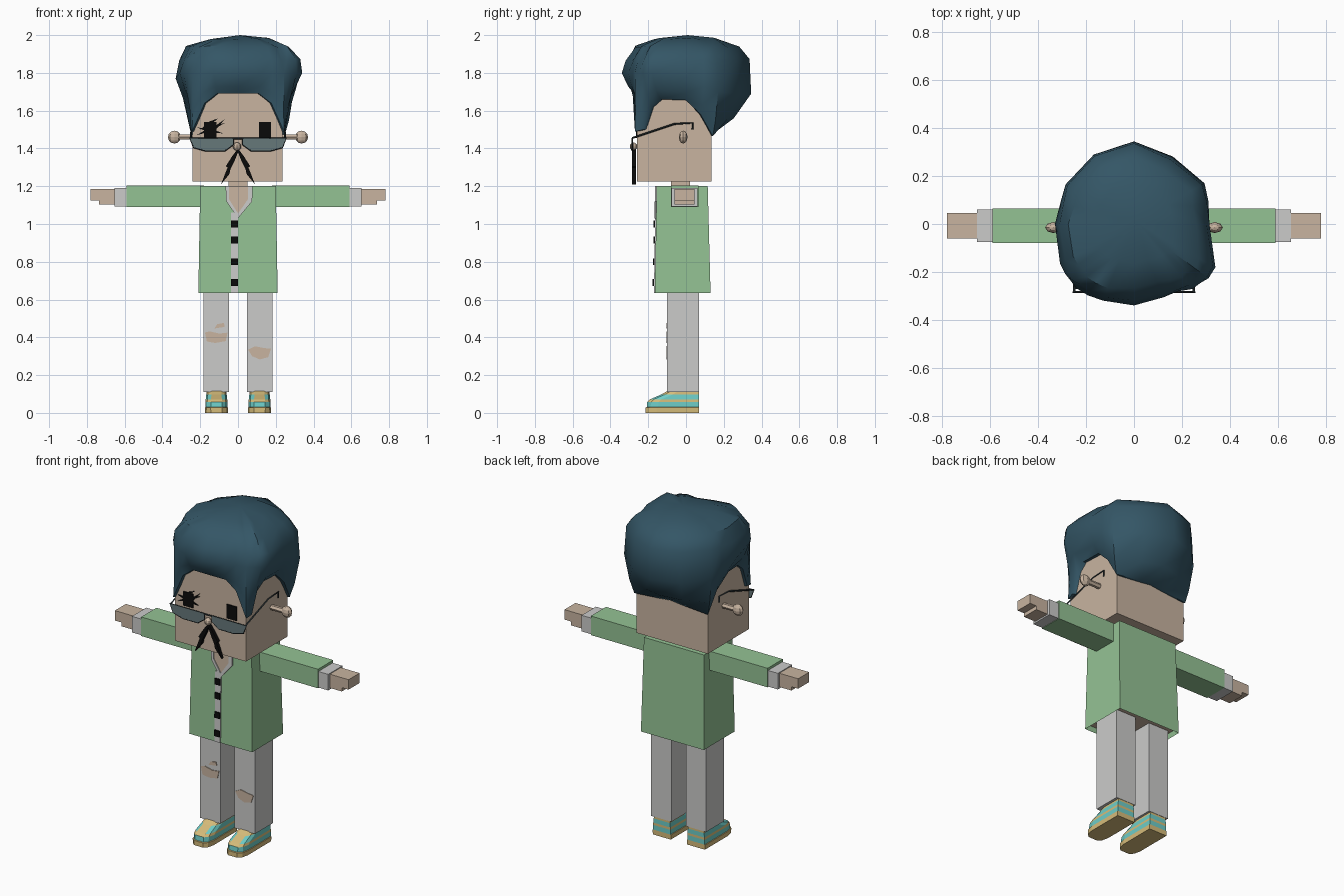
import bpy, bmesh, math, random
from mathutils import Matrix, Vector

random.seed(4)
if "Cube" in bpy.data.objects:
    bpy.data.objects.remove(bpy.data.objects["Cube"])


def material(name, hexa):
    rgb = [int(hexa[i:i + 2], 16) / 255 for i in (0, 2, 4)]
    lin = [((c + 0.055) / 1.055) ** 2.4 if c > 0.04 else c / 12.92 for c in rgb] + [1]
    m = bpy.data.materials.new(name)
    m.use_nodes = True
    m.diffuse_color = lin
    m.node_tree.nodes["Principled BSDF"].inputs["Base Color"].default_value = lin
    return m


SKIN = material("skin", "c8b4a0")
GREEN = material("coat_green", "94c294")
GREY = material("cloth_grey", "cbcbca")
HAIR = material("hair_blue", "345666")
BLACK = material("black", "0a0a0a")
FRAME = material("frame_dark", "2a3336")
LENS = material("lens_grey", "66787a")
TEAL = material("shoe_teal", "6ecdc8")
TAN = material("shoe_tan", "d6bc7a")


def finish(name, bm, *mats):
    bmesh.ops.recalc_face_normals(bm, faces=bm.faces)
    me = bpy.data.meshes.new(name)
    bm.to_mesh(me)
    bm.free()
    ob = bpy.data.objects.new(name, me)
    bpy.context.collection.objects.link(ob)
    for m in mats:
        me.materials.append(m)
    return ob


def box(name, mat, x, y, z):
    """Box from (min, max) pairs along each axis."""
    bm = bmesh.new()
    bmesh.ops.create_cube(bm, size=1)
    for v in bm.verts:
        v.co = [(a + b) / 2 + c * (b - a) for (a, b), c in zip((x, y, z), v.co)]
    return finish(name, bm, mat)


def plate(name, mat, pts, y, depth=0.006, lean=0):
    """Flat front-facing outline in x, z, standing out towards the front."""
    bm = bmesh.new()
    rings = [[bm.verts.new((px, y - d - lean * (1.2 - pz), pz)) for px, pz in pts]
             for d in (0, depth)]
    for r in rings:
        bm.faces.new(r)
    for i in range(len(pts)):
        bm.faces.new((rings[0][i - 1], rings[0][i], rings[1][i], rings[1][i - 1]))
    return finish(name, bm, mat)


def rect(x0, x1, z0, z1):
    return [(x0, z0), (x1, z0), (x1, z1), (x0, z1)]


def flip(pts, s):
    return [(s * p[0], *p[1:]) for p in pts]


def wire(name, mat, pts, radius, cyclic=False):
    cu = bpy.data.curves.new(name, "CURVE")
    cu.dimensions = "3D"
    cu.bevel_depth = radius
    cu.bevel_resolution = 0
    sp = cu.splines.new("POLY")
    sp.points.add(len(pts) - 1)
    for p, co in zip(sp.points, pts):
        p.co = (*co, 1)
    sp.use_cyclic_u = cyclic
    cu.materials.append(mat)
    ob = bpy.data.objects.new(name, cu)
    bpy.context.collection.objects.link(ob)


def ball(name, mat, centre, size):
    bm = bmesh.new()
    bmesh.ops.create_uvsphere(bm, u_segments=8, v_segments=6, radius=1)
    bmesh.ops.transform(bm, verts=bm.verts,
                        matrix=Matrix.Translation(centre) @ Matrix.Diagonal((*size, 1)))
    return finish(name, bm, mat)


# Head and neck
box("head", SKIN, (-0.24, 0.235), (-0.26, 0.135), (1.225, 1.76))
box("neck", SKIN, (-0.05, 0.05), (-0.08, 0.02), (1.1, 1.23))
ball("nose", SKIN, (-0.005, -0.278, 1.41), (0.022, 0.02, 0.022))

# Coat body: flared, with a recessed underside
coat = box("coat", GREEN, (-0.2, 0.2), (-0.155, 0.115), (0.635, 1.2))
coat.data.materials.append(SKIN)
bm = bmesh.new()
bm.from_mesh(coat.data)
for v in bm.verts:
    if v.co.z < 1:
        v.co.x *= 1.05
        v.co.y += math.copysign(0.015, v.co.y) if v.co.y > 0 else -0.01
bm.normal_update()
under = [f for f in bm.faces if f.normal.z < -0.9]
bmesh.ops.inset_region(bm, faces=under, thickness=0.008)
bmesh.ops.translate(bm, verts=under[0].verts, vec=(0, 0, 0.03))
under[0].material_index = 1
bm.to_mesh(coat.data)
bm.free()

# Coat front: neckline, collar trim, placket and buttons
LEAN = 0.0177
inner = [(-0.047, 1.2), (-0.047, 1.13), (0, 1.055), (0.052, 1.13), (0.052, 1.2)]
outer = [(0.077, 1.2), (0.075, 1.12), (0, 1.03), (-0.062, 1.12), (-0.066, 1.2)]
plate("neckline", SKIN, inner, -0.155, 0.004, LEAN)
plate("collar", GREY, inner + outer, -0.155, 0.009, LEAN)
plate("placket", GREY, rect(-0.038, 0, 0.636, 1.06), -0.155, 0.005, LEAN)
for i, z in enumerate((1.0, 0.915, 0.8, 0.69)):
    plate(f"button_{i}", BLACK, rect(-0.036, -0.001, z - 0.018, z + 0.018), -0.159, 0.009, LEAN)

# Face paint: eyes and lashes
plate("left_eye", BLACK, rect(0.11, 0.175, 1.455, 1.54), -0.26)
plate("right_eye", BLACK, rect(-0.18, -0.115, 1.455, 1.54), -0.26)
lashes = [(-0.22, 1.47, -0.07, 1.535), (-0.2, 1.5, -0.105, 1.56),
          (-0.215, 1.51, -0.08, 1.48), (-0.17, 1.46, -0.07, 1.555)]
for i, (x0, z0, x1, z1) in enumerate(lashes):
    mx, mz = (x0 + x1) / 2, (z0 + z1) / 2
    plate(f"lash_{i}", BLACK, [(x0, z0), (mx, mz - 0.012), (x1, z1), (mx, mz + 0.012)], -0.26)

# Paired parts
lens = [(0.255, 1.455), (0.235, 1.405), (0.17, 1.387), (0.07, 1.387), (0.025, 1.42), (0.025, 1.455)]
whisker = [(0, 1.4), (0.03, 1.36), (0.065, 1.305), (0.055, 1.3), (0.09, 1.21),
           (0.045, 1.265), (0.04, 1.29), (0.02, 1.33), (0, 1.38)]
temple = [(0.25, -0.285, 1.455), (0.245, -0.06, 1.53), (0.245, 0.035, 1.535), (0.245, 0.035, 1.5)]
for side, s in (("left", 1), ("right", -1)):
    def span(a, b):
        return (a, b) if s > 0 else (-b, -a)

    # Arm with cuff and stepped hand
    box(side + "_sleeve", GREEN, span(0.18, 0.59), (-0.08, 0.065), (1.09, 1.205))
    box(side + "_cuff", GREY, span(0.585, 0.655), (-0.076, 0.06), (1.093, 1.19))
    box(side + "_palm", SKIN, span(0.65, 0.735), (-0.06, 0.045), (1.102, 1.185))
    box(side + "_fingers", SKIN, span(0.73, 0.78), (-0.06, 0.045), (1.125, 1.185))

    # Ear on a six-sided stem
    ball(side + "_ear", SKIN, (s * 0.337, -0.015, 1.46), (0.034, 0.023, 0.034))
    stem = bmesh.new()
    bmesh.ops.create_cone(stem, cap_ends=True, segments=6, radius1=0.016, radius2=0.016, depth=0.1,
                          matrix=Matrix.Translation((s * 0.275, -0.015, 1.46))
                          @ Matrix.Rotation(math.pi / 2, 4, "Y"))
    finish(side + "_ear_stem", stem, SKIN)

    # Glasses and moustache
    plate(side + "_lens", LENS, flip(lens, s), -0.281, 0.005)
    wire(side + "_rim", FRAME, [(x, -0.284, z) for x, z in flip(lens, s)], 0.004, True)
    wire(side + "_temple", FRAME, flip(temple, s), 0.005)
    plate(side + "_whisker", BLACK, flip(whisker, s), -0.265, 0.02)

    # Trouser leg
    box(side + "_leg", GREY, span(0.048, 0.183), (-0.1, 0.07), (0.11, 0.67))

    # Shoe: stacked outlines with a rounded toe, striped by height
    shoe = bmesh.new()
    levels = [(0, -0.215, 0.06), (0.028, -0.215, 0.061), (0.03, -0.208, 0.058), (0.058, -0.205, 0.058),
              (0.072, -0.19, 0.057), (0.098, -0.13, 0.054), (0.118, -0.095, 0.052)]
    rings = []
    for z, toe, w in levels:
        half = [(w, 0.068), (w, toe + 0.06), (w * 0.85, toe + 0.02), (w * 0.5, toe)]
        ring = half + [(-x, y) for x, y in reversed(half)]
        rings.append([shoe.verts.new((x + s * 0.114, y, z)) for x, y in ring])
    shoe.faces.new(rings[0])
    shoe.faces.new(rings[-1])
    for k, (a, b) in enumerate(zip(rings, rings[1:])):
        for i in range(len(a)):
            f = shoe.faces.new((a[i - 1], a[i], b[i], b[i - 1]))
            tongue = k > 3 and i == 4
            f.material_index = 1 if k in (2, 4) and not tongue else 0
    finish(side + "_shoe", shoe, TAN, TEAL)

wire("glasses_bridge", FRAME, [(-0.03, -0.284, 1.452), (0.03, -0.284, 1.452)], 0.005)

# Torn knees
plate("right_knee_tear", SKIN, [(-0.175, 0.425), (-0.15, 0.432), (-0.1, 0.42), (-0.055, 0.425), (-0.065, 0.38),
                                (-0.12, 0.37), (-0.165, 0.378)], -0.1, 0.004)
plate("right_small_tear", SKIN, [(-0.125, 0.447), (-0.11, 0.47), (-0.075, 0.476), (-0.07, 0.455)], -0.1, 0.004)
plate("left_knee_tear", SKIN, [(0.053, 0.335), (0.09, 0.353), (0.14, 0.343), (0.175, 0.34), (0.16, 0.295),
                               (0.115, 0.283), (0.075, 0.3)], -0.1, 0.004)

# Hair: angle, right-hand radius, mirrored radius, hairline height, bulge height
strands = [(-90, 0.34, 0.34, 1.69, 1.8), (-68, 0.33, 0.345, 1.69, 1.8), (-57, 0.335, 0.355, 1.64, 1.8),
           (-48, 0.365, 0.36, 1.49, 1.8), (-42, 0.37, 0.355, 1.5, 1.8), (-36, 0.385, 0.355, 1.62, 1.8),
           (-28, 0.385, 0.35, 1.66, 1.8), (0, 0.315, 0.33, 1.655, 1.77), (17, 0.325, 0.32, 1.58, 1.73),
           (30, 0.34, 0.33, 1.465, 1.7), (60, 0.325, 0.335, 1.48, 1.69), (90, 0.345, 0.345, 1.49, 1.69)]
loop = [(a, r, h, b) for a, r, _, h, b in strands]
loop += [(180 - a, r, h, b) for a, _, r, h, b in reversed(strands[1:-1])]
bm = bmesh.new()
columns = []
for angle, r, hairline, bulge in loop:
    d = Vector((math.cos(math.radians(angle)), math.sin(math.radians(angle)), 0))
    reach = min(0.24 / max(abs(d.x), 1e-6), (0.26 if d.y < 0 else 0.135) / max(abs(d.y), 1e-6)) + 0.006
    # Radius and height from the hairline to the crown
    path = [(reach - 0.02, hairline), (reach + 0.008, hairline),
            (reach + 0.55 * (r - reach), hairline + 0.35 * (bulge - hairline)),
            (r, bulge), (r * 0.96, 1.87), (r * 0.82, 1.94), (r * 0.5, 1.982)]
    column = []
    for k, (rad, z) in enumerate(path):
        wob = random.uniform(-0.012, 0.008) if k > 3 else 0
        column.append(bm.verts.new(d * (rad + wob) + Vector((0, 0, z + wob * 0.6))))
    columns.append(column)
crown = bm.verts.new((0.01, 0.01, 2.0))
for a, b in zip(columns, columns[1:] + columns[:1]):
    for k in range(len(a) - 1):
        bm.faces.new((a[k], b[k], b[k + 1], a[k + 1]))
    bm.faces.new((a[-1], b[-1], crown))
hair = finish("hair", bm, HAIR)
bpy.context.view_layer.objects.active = hair
hair.select_set(True)
bpy.ops.object.shade_smooth_by_angle(angle=math.radians(40))
hair.select_set(False)
